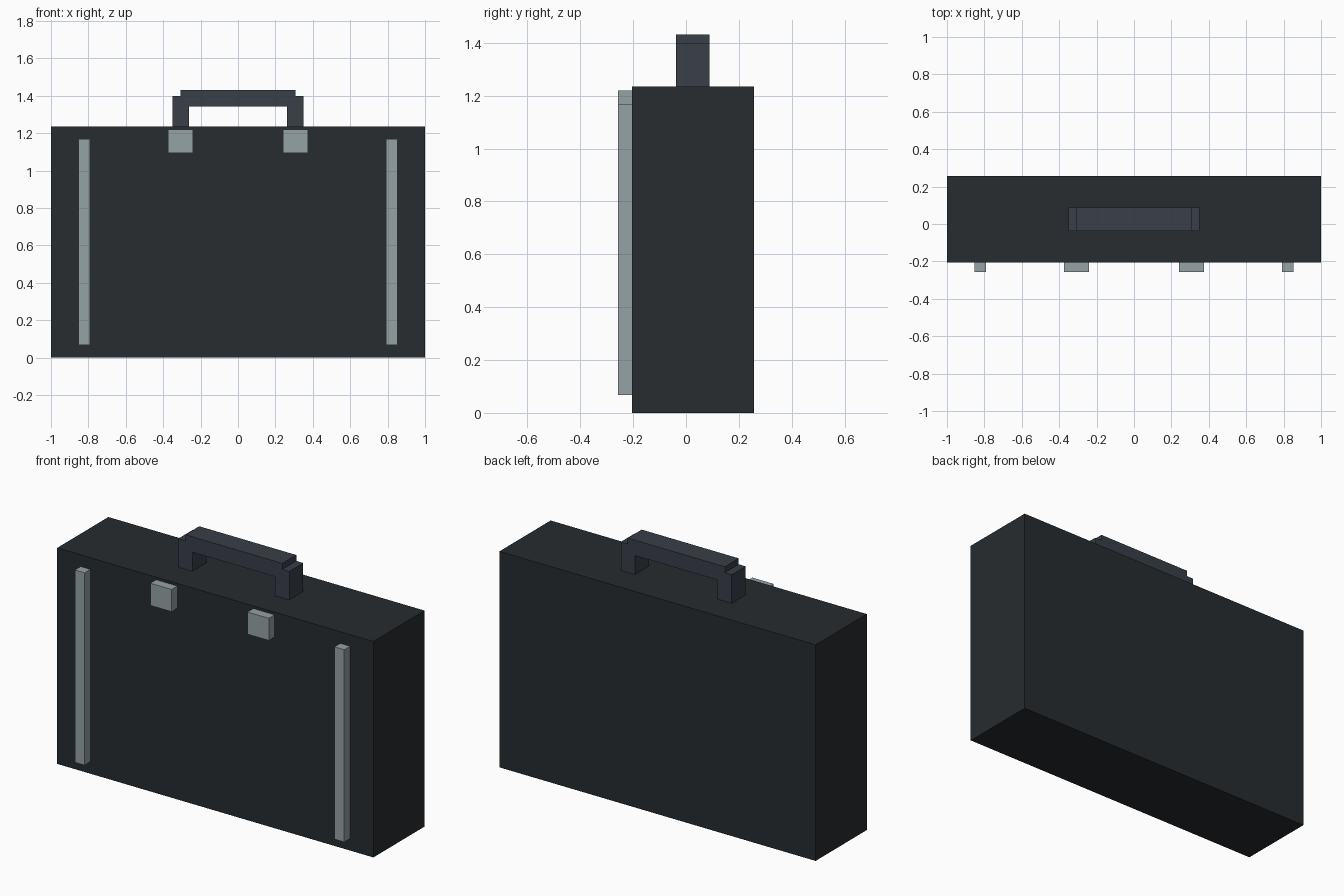
import bpy, bmesh

if "Cube" in bpy.data.objects:
    bpy.data.objects.remove(bpy.data.objects["Cube"])


def material(name, rgb):
    m = bpy.data.materials.new(name)
    m.diffuse_color = (*rgb, 1.0)
    m.use_nodes = True
    m.node_tree.nodes["Principled BSDF"].inputs["Base Color"].default_value = m.diffuse_color
    return m


LEATHER = material("dark_leather", (0.020, 0.025, 0.028))
GRIP = material("handle_grey", (0.040, 0.050, 0.064))
METAL = material("pale_metal", (0.30, 0.36, 0.38))


def extrude_profile(name, xz, y0, y1, mat):
    """Extrude a closed x-z outline from y0 to y1."""
    bm = bmesh.new()
    face = bm.faces.new([bm.verts.new((x, y0, z)) for x, z in xz])
    ext = bmesh.ops.extrude_face_region(bm, geom=[face])["geom"]
    verts = [v for v in ext if isinstance(v, bmesh.types.BMVert)]
    bmesh.ops.translate(bm, verts=verts, vec=(0, y1 - y0, 0))
    bmesh.ops.recalc_face_normals(bm, faces=bm.faces)
    mesh = bpy.data.meshes.new(name)
    bm.to_mesh(mesh)
    bm.free()
    mesh.materials.append(mat)
    obj = bpy.data.objects.new(name, mesh)
    bpy.context.collection.objects.link(obj)
    return obj


def box(name, x0, x1, y0, y1, z0, z1, mat):
    return extrude_profile(name, [(x0, z0), (x1, z0), (x1, z1), (x0, z1)], y0, y1, mat)


FRONT, BACK, TOP = -0.205, 0.257, 1.235

# Case body
box("case_body", -1, 1, FRONT, BACK, 0, TOP, LEATHER)

# Handle: stepped arch, right half mirrored to the left
half = [(0.262, 1.344), (0.262, TOP), (0.351, TOP),
        (0.351, 1.398), (0.307, 1.398), (0.307, 1.432)]
arch = half + [(-x, z) for x, z in reversed(half)]
extrude_profile("handle", arch, -0.038, 0.088, GRIP)

# Raised strips and clasps on the front, mirrored in pairs
for side, s in (("left", -1), ("right", 1)):
    a, b = sorted((s * 0.79, s * 0.852))
    box(f"{side}_strip", a, b, -0.257, FRONT, 0.068, 1.168, METAL)
    a, b = sorted((s * 0.24, s * 0.375))
    box(f"{side}_clasp", a, b, -0.257, FRONT, 1.093, 1.22, METAL)
